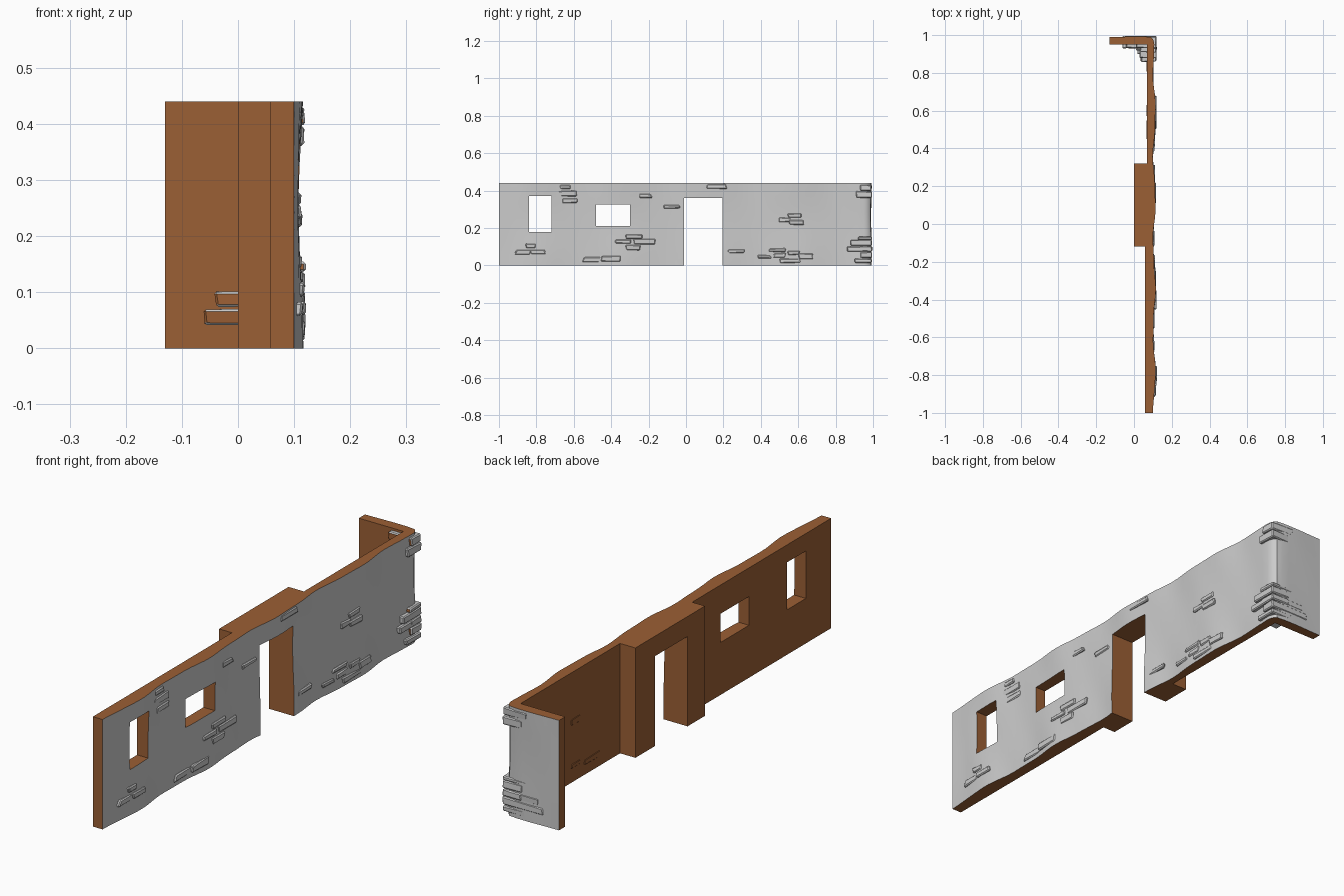
import bpy, bmesh, math, random
from mathutils import Vector

if "Cube" in bpy.data.objects:
    bpy.data.objects.remove(bpy.data.objects["Cube"])

random.seed(4)
H = 0.44
OPENINGS = [(-0.84, -0.72, 0.18, 0.37), (-0.48, -0.30, 0.21, 0.325), (-0.01, 0.195, -0.1, 0.36)]


def material(name, rgb):
    m = bpy.data.materials.new(name)
    m.diffuse_color = (*rgb, 1)
    m.use_nodes = True
    m.node_tree.nodes["Principled BSDF"].inputs["Base Color"].default_value = m.diffuse_color
    return m


BROWN = material("clay_brown", (0.33, 0.115, 0.035))
GREY = material("plaster_grey", (0.6, 0.6, 0.6))


def finish(bm, name):
    bmesh.ops.recalc_face_normals(bm, faces=bm.faces)
    me = bpy.data.meshes.new(name)
    bm.to_mesh(me)
    bm.free()
    me.materials.append(BROWN)
    me.materials.append(GREY)
    ob = bpy.data.objects.new(name, me)
    bpy.context.collection.objects.link(ob)
    bpy.ops.object.select_all(action='DESELECT')
    ob.select_set(True)
    bpy.context.view_layer.objects.active = ob
    bpy.ops.object.shade_smooth_by_angle(angle=math.radians(30))
    return ob


def wave(s, z):
    """Uneven plaster: how far the outer skin bulges at path length s, height z."""
    a = 0.75 + 0.25 * math.cos(z * 12.6)
    fade = min(1, (s + 1) / 0.12)
    return fade * a * (0.008 + 0.007 * math.cos((s + 0.8) * 13.6) + 0.002 * math.sin(s * 31 + z * 14))


def steps(a, b, n):
    return [a + (b - a) * i / n for i in range(n + 1)]


# Plan path: (outer point, outward normal, inner point, path length)
stops = [-1, -0.84, -0.72, -0.48, -0.30, -0.12, -0.01, 0.195, 0.32, 0.95]
ys = [-1.0]
for a, b in zip(stops, stops[1:]):
    ys += steps(a, b, max(2, round((b - a) / 0.035)))[1:]
path = []
for y in ys:
    inner = [0.057] if y < -0.121 else [0.0] if y < 0.319 else [0.068]
    if abs(y + 0.12) < 1e-4:
        inner = [0.057, 0.0]
    if abs(y - 0.32) < 1e-4:
        inner = [0.0, 0.068]
    path += [(Vector((0.1, y)), Vector((1, 0)), Vector((x, y)), y) for x in inner]
R = 0.038
for t in steps(0, math.pi / 2, 5)[1:]:
    n = Vector((math.cos(t), math.sin(t)))
    path.append((Vector((0.1 - R, 0.95)) + n * R, n, Vector((0.068, 0.95)), 0.95 + R * t))
for x in steps(0.062, -0.13, 6)[1:]:
    path.append((Vector((x, 0.988)), Vector((0, 1)), Vector((x, 0.95)), 1.072 - x))

zs = [0.0]
for a, b in zip([0, 0.18, 0.21, 0.325, 0.36, 0.37], [0.18, 0.21, 0.325, 0.36, 0.37, H]):
    zs += steps(a, b, max(1, round((b - a) / 0.03)))[1:]

# Wall with plastered outer skin, doorway block, openings and return wing
bm = bmesh.new()
outer, inn = [], []
for p, n, q, s in path:
    k = 0.3 if n.y > 0.9 else 1
    cols = [p + n * wave(s, z) * (1 - (1 - k) * n.y) for z in zs]
    outer.append([bm.verts.new((c.x, min(c.y, 1.0), z)) for c, z in zip(cols, zs)])
    inn.append([bm.verts.new((q.x, q.y, z)) for z in zs])


def solid(i, j):
    if not (0 <= i < len(path) - 1 and 0 <= j < len(zs) - 1):
        return False
    y, z = (path[i][3] + path[i + 1][3]) / 2, (zs[j] + zs[j + 1]) / 2
    return not any(a < y < b and c < z < d for a, b, c, d in OPENINGS)


def face(vs, mat):
    pts = []
    for v in vs:
        if all((v.co - w.co).length > 1e-6 for w in pts):
            pts.append(v)
    if len(pts) > 2:
        f = bm.faces.new(pts)
        if f.calc_area() < 1e-9:
            bm.faces.remove(f)
        else:
            f.material_index = mat


for i in range(len(path) - 1):
    for j in range(len(zs) - 1):
        if not solid(i, j):
            continue
        o, p = outer[i], outer[i + 1]
        a, b = inn[i], inn[i + 1]
        face((o[j], p[j], p[j + 1], o[j + 1]), 1)
        face((a[j], b[j], b[j + 1], a[j + 1]), 0)
        for dj, k in ((-1, j), (1, j + 1)):
            if not solid(i, j + dj):
                face((o[k], p[k], b[k], a[k]), 0)
        for di, k in ((-1, i), (1, i + 1)):
            if not solid(i + di, j):
                face((outer[k][j], outer[k][j + 1], inn[k][j + 1], inn[k][j]), 0)
bmesh.ops.remove_doubles(bm, verts=bm.verts, dist=1e-5)
finish(bm, "ruined_wall")


def stone(bm, lo, hi, jitter):
    """Rough block between two corners, with chipped edges."""
    vs = bmesh.ops.create_cube(bm, size=1)["verts"]
    for v in vs:
        for k in range(3):
            v.co[k] = lo[k] + (v.co[k] + 0.5) * (hi[k] - lo[k]) + random.uniform(-1, 1) * jitter[k]
    edges = list({e for v in vs for e in v.link_edges})
    r = bmesh.ops.bevel(bm, geom=edges, offset=0.004, segments=1, affect='EDGES')
    fs = {f for v in r["verts"] for f in v.link_faces}
    for f in fs:
        f.material_index = 1


# Exposed stones on the long face: centre y, centre z, width, height
STONES = [
    (-.87, .07, .08, .022), (-.79, .072, .08, .02), (-.83, .105, .05, .022),
    (-.65, .42, .06, .025), (-.63, .385, .10, .028), (-.62, .347, .08, .028),
    (-.22, .372, .07, .022), (-.08, .315, .09, .02),
    (-.28, .155, .09, .026), (-.22, .125, .11, .028), (-.34, .128, .09, .02), (-.28, .095, .08, .025),
    (-.50, .03, .10, .025), (-.40, .035, .10, .028), (.165, .422, .10, .026), (.265, .075, .09, .02),
    (.53, .243, .06, .025), (.58, .265, .07, .022), (.59, .23, .08, .028),
    (.42, .045, .07, .02), (.49, .082, .09, .02), (.50, .052, .07, .025),
    (.575, .065, .07, .022), (.64, .05, .08, .03), (.56, .025, .11, .02)]
bm = bmesh.new()
for y, z, w, h in STONES:
    x = 0.1 + wave(y, z)
    stone(bm, (x - 0.02, y - w / 2, z - h / 2), (x + 0.005, y + w / 2, z + h / 2), (0.002, 0.008, 0.003))
finish(bm, "exposed_stones")

# Corner quoins: inner x, inner y, bottom z, top z; they break through to the inside
QUOINS = [(0.02, .90, .012, .036), (-0.06, .93, .040, .070), (0.035, .86, .074, .102),
          (-0.04, .93, .074, .102), (0.03, .80 + .08, .106, .136), (0.01, .92, .138, .155),
          (0.03, .91, .362, .395), (0.01, .93, .399, .430)]
bm = bmesh.new()
for x0, y0, z0, z1 in QUOINS:
    stone(bm, (x0, y0, z0), (0.119, 0.994, z1), (0.003, 0.003, 0.002))
for f in bm.faces:
    f.normal_update()
    c = f.calc_center_median()
    if c.x < 0.068 and c.y < 0.95 and abs(f.normal.z) < 0.5:
        f.material_index = 0
finish(bm, "corner_quoins")

# Flat stone stubs breaking through the inner face near the corner
bm = bmesh.new()
for y, z, w, h in [(.84, .05, .07, .03), (.60, .24, .06, .028), (.50, .05, .10, .025), (.60, .065, .06, .02)]:
    stone(bm, (0.066, y - w / 2, z - h / 2), (0.09, y + w / 2, z + h / 2), (0.0005, 0.004, 0.002))
for f in bm.faces:
    f.material_index = 0
finish(bm, "inner_stone_stubs")
